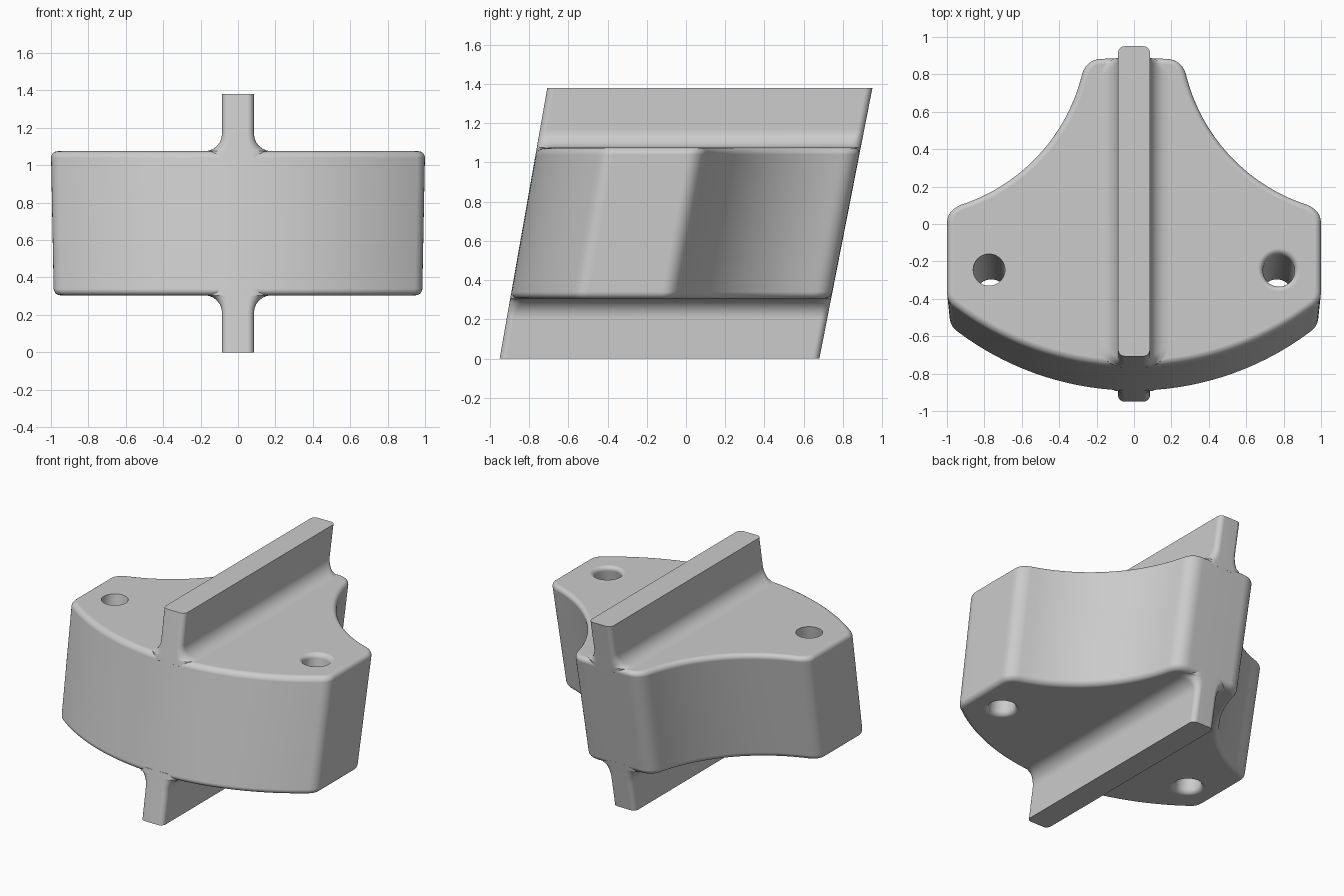
import bpy, bmesh
from math import sin, cos, pi, sqrt, atan2, radians
from mathutils import Vector

cube = bpy.data.objects.get("Cube")
if cube:
    bpy.data.objects.remove(cube, do_unlink=True)

LOW, TOP, HEIGHT = 0.305, 1.075, 1.38   # body underside, body top, rib top
FRONT, BACK = -0.761, 0.891             # plan limits at the body top
RIM, FILLET, RIB = 0.035, 0.095, 0.085

grey = bpy.data.materials.new("plain grey")
grey.use_nodes = True
grey.diffuse_color = (0.6, 0.6, 0.6, 1)
grey.node_tree.nodes["Principled BSDF"].inputs["Base Color"].default_value = (0.6, 0.6, 0.6, 1)


def lean(x, y, z, taper=True):
    """Lean a plan point backwards with height."""
    f, b = -0.95 + 0.176 * z, 0.68 + 0.196 * z
    s = 1 - 0.0195 * (TOP - z) if taper else 1
    return x * s, f + (y - FRONT) / (BACK - FRONT) * (b - f), z


def loft(name, layers, taper=True):
    """Skin a stack of (plan loop, height) layers, counter-clockwise, rising."""
    bm = bmesh.new()
    rings = [[bm.verts.new(lean(x, y, z, taper)) for x, y in loop] for loop, z in layers]
    for a, b in zip(rings, rings[1:]):
        for i in range(len(a)):
            j = (i + 1) % len(a)
            bm.faces.new((a[i], a[j], b[j], b[i]))
    bm.faces.new(rings[0][::-1])
    bm.faces.new(rings[-1])
    mesh = bpy.data.meshes.new(name)
    bm.to_mesh(mesh)
    bm.free()
    mesh.materials.append(grey)
    obj = bpy.data.objects.new(name, mesh)
    bpy.context.collection.objects.link(obj)
    return obj


def corner(a, c, b, n=8):
    """Rounded corner from a to b around c."""
    a, c, b = Vector(a), Vector(c), Vector(b)
    return [tuple(a * (1 - t)**2 + c * 2 * t * (1 - t) + b * t * t)
            for t in (i / n for i in range(n + 1))]


def inset(loop, d):
    """Move a counter-clockwise loop inwards by d."""
    out = []
    for i, p in enumerate(loop):
        p, q, r = Vector(p), Vector(loop[i - 1]), Vector(loop[(i + 1) % len(loop)])
        n1 = (p - q).normalized()
        n2 = (r - p).normalized()
        n = Vector((-n1.y - n2.y, n1.x + n2.x))
        out.append(tuple(p + n * (2 * d / n.length_squared)))
    return out


def finish(obj):
    bpy.ops.object.select_all(action='DESELECT')
    obj.select_set(True)
    bpy.context.view_layer.objects.active = obj
    for m in list(obj.modifiers):
        bpy.ops.object.modifier_apply(modifier=m.name)
    bpy.ops.object.shade_smooth_by_angle(angle=radians(35))
    mod = obj.modifiers.new("even shading", 'WEIGHTED_NORMAL')
    mod.keep_sharp = True


# Plan outline, right half: bowed front, straight side, hollow flank, short back
R = 1.60
bow = [(x, FRONT + R - sqrt(R * R - x * x)) for x in (0.96 * i / 16 for i in range(17))]
cx, cy, cr = 1.23, 1.04, 0.98
a0 = atan2(-sqrt(cr**2 - (0.93 - cx)**2), 0.93 - cx)
a1 = atan2(0.79 - cy, -sqrt(cr**2 - (0.79 - cy)**2))
hollow = [(cx + cr * cos(a), cy + cr * sin(a))
          for a in (a0 + (a1 - a0) * i / 20 for i in range(21))]
half = bow[:-1] + corner(bow[-1], (1, -0.411), (1, -0.36))
half += corner((1, 0.015), (1, 0.075), hollow[0]) + hollow[1:-1]
half += corner(hollow[-1], (0.262, BACK - 0.003), (0.17, BACK - 0.001)) + [(0, BACK)]
outline = half + [(-x, y) for x, y in half[-2:0:-1]]

# Body with rounded rims
steps = [i * pi / 12 for i in range(7)]
layers = [(inset(outline, RIM * (1 - sin(a))), LOW + RIM * (1 - cos(a))) for a in steps]
layers += [(inset(outline, RIM * (1 - cos(a))), TOP - RIM * (1 - sin(a))) for a in steps]
body = loft("body", layers)

# Bolt holes with eased mouths
EASE, HOLE = 0.03, 0.085
for side, eased_top in ((1, True), (-1, False)):
    prof = [(HOLE + EASE, LOW - 0.1)]
    prof += [(HOLE + EASE * (1 - sin(a)), LOW + EASE * (1 - cos(a))) for a in steps]
    if eased_top:
        prof += [(HOLE + EASE * (1 - cos(a)), TOP - EASE * (1 - sin(a))) for a in steps]
    prof.append((prof[-1][0], TOP + 0.1))
    rings = [([(side * 0.775 + r * cos(i * pi / 20), -0.245 + r * sin(i * pi / 20))
               for i in range(40)], z) for r, z in prof]
    cutter = loft("hole_cutter", rings)
    cutter.hide_render = True
    cut = body.modifiers.new("hole", 'BOOLEAN')
    cut.operation, cut.solver, cut.object = 'DIFFERENCE', 'EXACT', cutter
finish(body)
for o in [o for o in bpy.data.objects if o.name.startswith("hole_cutter")]:
    bpy.data.objects.remove(o, do_unlink=True)


# Rib through the body, flaring into it above and below
def slab(w, gap=0.0):
    r = 0.035 + (w - RIB) * 0.8
    f, b = FRONT + gap, BACK - gap
    loop = []
    for x, y, a in ((w - r, f + r, -pi / 2), (w - r, b - r, 0),
                    (r - w, b - r, pi / 2), (r - w, f + r, pi)):
        loop += [(x + r * cos(a + s), y + r * sin(a + s)) for s in steps]
    return loop


flare = [(RIB + FILLET * (1 - cos(a)), FILLET * (1 - sin(a))) for a in steps]
wide = flare[-1][0]
layers = [(slab(RIB), 0)] + [(slab(w), LOW - h) for w, h in flare]
layers += [(slab(wide), LOW + RIM), (slab(wide, 0.012), LOW + RIM + 0.01)]
layers += [(slab(wide, 0.012), TOP - RIM - 0.01), (slab(wide), TOP - RIM)]
layers += [(slab(w), TOP + h) for w, h in flare[::-1]] + [(slab(RIB), HEIGHT)]
finish(loft("rib", layers, taper=False))
